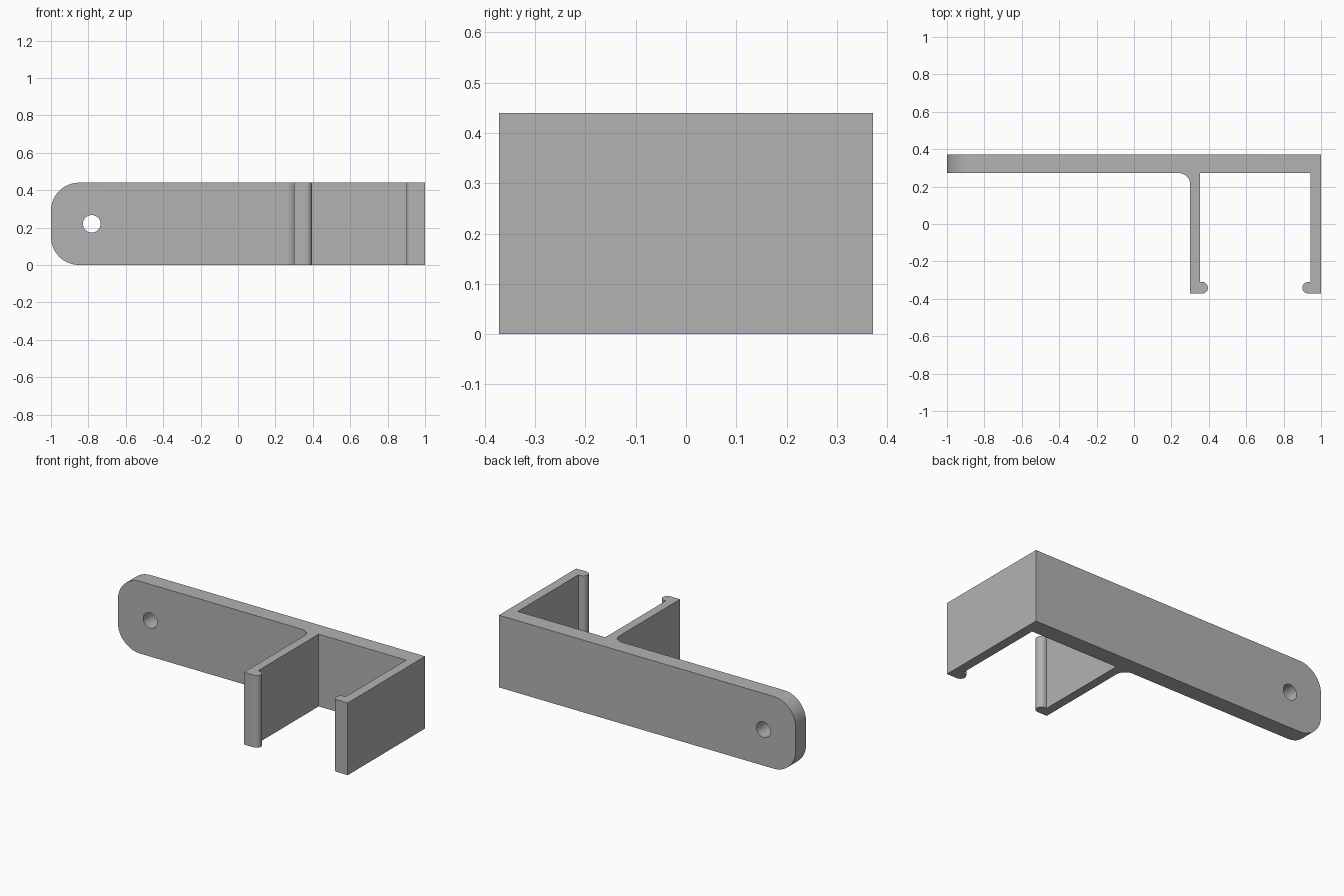
import bpy
import bmesh
from math import cos, sin, radians
from mathutils import Vector

if "Cube" in bpy.data.objects:
    bpy.data.objects.remove(bpy.data.objects["Cube"], do_unlink=True)

HEIGHT = 0.44
BACK, FRONT, PLATE = 0.372, -0.372, 0.272
LIP = 0.031

grey = bpy.data.materials.new("plain grey")
grey.use_nodes = True
grey.diffuse_color = (0.45, 0.45, 0.45, 1)
grey.node_tree.nodes["Principled BSDF"].inputs["Base Color"].default_value = (0.45, 0.45, 0.45, 1)


def arc(cx, cy, r, start, end, steps=12):
    angles = [radians(start + (end - start) * i / steps) for i in range(steps + 1)]
    return [(cx + r * cos(a), cy + r * sin(a)) for a in angles]


def prism(name, points, offset):
    """Extrude a closed outline along the offset vector."""
    bm = bmesh.new()
    face = bm.faces.new([bm.verts.new(p) for p in points])
    top = bmesh.ops.extrude_face_region(bm, geom=[face])["geom"]
    bmesh.ops.translate(bm, vec=Vector(offset),
                        verts=[v for v in top if isinstance(v, bmesh.types.BMVert)])
    bmesh.ops.recalc_face_normals(bm, faces=bm.faces)
    mesh = bpy.data.meshes.new(name)
    bm.to_mesh(mesh)
    bm.free()
    mesh.materials.append(grey)
    obj = bpy.data.objects.new(name, mesh)
    bpy.context.collection.objects.link(obj)
    return obj


def cut(target, cutter, operation):
    mod = target.modifiers.new(cutter.name, "BOOLEAN")
    mod.operation, mod.solver, mod.object = operation, "EXACT", cutter
    bpy.context.view_layer.objects.active = target
    bpy.ops.object.modifier_apply(modifier=mod.name)
    bpy.data.objects.remove(cutter, do_unlink=True)


# Plan of the back plate with two hooked arms, counter-clockwise
plan = [(-1, BACK), (-1, PLATE)]
plan += arc(0.24, PLATE - 0.06, 0.06, 90, 0)
plan += [(0.30, FRONT)]
plan += arc(0.395 - LIP, FRONT + LIP, LIP, -90, 90)
plan += [(0.353, FRONT + 2 * LIP), (0.353, PLATE), (0.943, PLATE), (0.943, FRONT + 2 * LIP)]
plan += arc(0.90 + LIP, FRONT + LIP, LIP, 90, 270)
plan += [(1, FRONT), (1, BACK)]
bracket = prism("clip_bracket", [(x, y, 0) for x, y in plan], (0, 0, HEIGHT))

# Rounded end of the plate
R = 0.15
side = arc(R - 1, HEIGHT - R, R, 90, 180, 16) + arc(R - 1, R, R, 180, 270, 16)
side = [(1.2, HEIGHT + 0.1), (R - 1, HEIGHT + 0.1)] + side + [(R - 1, -0.1), (1.2, -0.1)]
cut(bracket, prism("end_rounding", [(x, -0.6, z) for x, z in side], (0, 1.2, 0)), "INTERSECT")

# Screw hole
hole = arc(-0.782, HEIGHT / 2, 0.047, 0, 360, 32)[:-1]
cut(bracket, prism("screw_hole", [(x, 0.1, z) for x, z in hole], (0, 0.5, 0)), "DIFFERENCE")

bpy.ops.object.select_all(action="DESELECT")
bracket.select_set(True)
bpy.context.view_layer.objects.active = bracket
bpy.ops.object.shade_smooth_by_angle(angle=radians(30))
